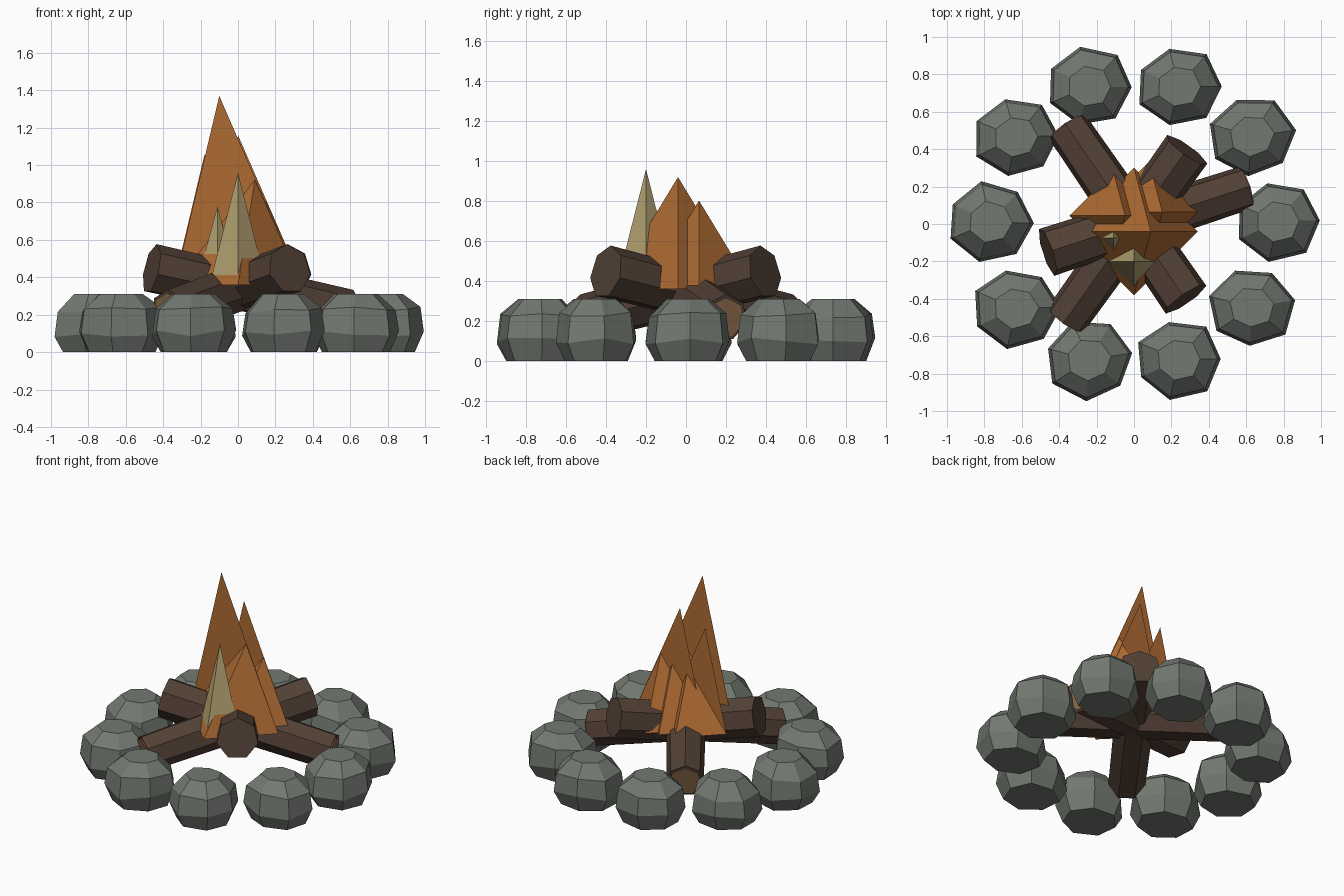
import bpy, bmesh, math, random
from mathutils import Vector

if "Cube" in bpy.data.objects:
    bpy.data.objects.remove(bpy.data.objects["Cube"])

random.seed(4)


def material(name, rgb):
    m = bpy.data.materials.new(name)
    m.diffuse_color = (*rgb, 1)
    m.use_nodes = True
    m.node_tree.nodes["Principled BSDF"].inputs["Base Color"].default_value = m.diffuse_color
    return m


STONE = material("stone_grey", (0.17, 0.19, 0.165))
BARK = material("bark_brown", (0.085, 0.052, 0.036))
WOOD = material("cut_wood", (0.24, 0.135, 0.065))
ORANGE = material("flame_orange", (0.42, 0.145, 0.033))
PALE = material("flame_pale", (0.46, 0.37, 0.17))


def finish(name, bm, mat):
    bmesh.ops.recalc_face_normals(bm, faces=bm.faces)
    me = bpy.data.meshes.new(name)
    bm.to_mesh(me)
    bm.free()
    me.materials.append(mat)
    ob = bpy.data.objects.new(name, me)
    bpy.context.collection.objects.link(ob)
    return ob


# Ring stones: seven-sided boulders stacked from four rings
def stone(i, cx, cy):
    bm = bmesh.new()
    turn = math.radians(5 + random.uniform(-7, 7))
    spread = [random.uniform(0.96, 1.04) for _ in range(7)]
    rings = []
    for z, r in ((0, 0.178), (0.1, 0.226), (0.225, 0.208), (0.31, 0.115)):
        ring = []
        for k in range(7):
            a = turn + 2 * math.pi * k / 7
            rr = r * spread[k]
            dz = random.uniform(-0.02, 0.02) if 0 < z < 0.3 else 0
            ring.append(bm.verts.new((cx + rr * 1.03 * math.cos(a), cy + rr * 0.95 * math.sin(a), z + dz)))
        rings.append(ring)
    for lo, hi in zip(rings, rings[1:]):
        for k in range(7):
            n = (k + 1) % 7
            bm.faces.new((lo[k], lo[n], hi[n], hi[k]))
    bm.faces.new(rings[0])
    bm.faces.new(rings[-1])
    finish(f"ring_stone_{i}", bm, STONE)


for i, c in enumerate([(0.768, 0.015), (0.63, 0.47), (0.24, 0.735), (-0.24, 0.735), (-0.63, 0.465),
                       (-0.768, 0.01), (-0.63, -0.45), (-0.24, -0.725), (0.24, -0.725), (0.63, -0.445)]):
    stone(i, *c)


# Logs: tapered seven-sided trunks, one end propped up
def tapered(name, a, b, r1, r2, mat):
    a, b = Vector(a), Vector(b)
    bm = bmesh.new()
    bmesh.ops.create_cone(bm, cap_ends=True, segments=7, radius1=r1, radius2=r2, depth=(b - a).length)
    ob = finish(name, bm, mat)
    ob.location = (a + b) / 2
    ob.rotation_mode = 'QUATERNION'
    ob.rotation_quaternion = (b - a).to_track_quat('Z', 'Y')


for i, deg in enumerate((18, 124.5, 234.5)):
    d = Vector((math.cos(math.radians(deg)), math.sin(math.radians(deg)), 0))
    low = d * 0.625 + Vector((0, 0, 0.215))
    high = d * -0.485 + Vector((0, 0, 0.445))
    out = (low - high).normalized()
    tapered(f"log_{i}", low, high, 0.12, 0.135, BARK)
    tapered(f"log_cut_end_{i}", low + out * 0.008, low - out * 0.02, 0.105, 0.105, WOOD)


# Flames: four-sided pyramid with its tip shifted sideways
def pyramid(bm, cx, cy, z, r, tip):
    base = [bm.verts.new((cx + r * math.cos(k * math.pi / 2), cy + r * math.sin(k * math.pi / 2), z))
            for k in range(4)]
    top = bm.verts.new(tip)
    bm.faces.new(base)
    for k in range(4):
        bm.faces.new((base[k], base[(k + 1) % 4], top))


# Orange flame: low pyramid with a tall flat tongue along its ridge
def orange_flame(i, cx, cy, s):
    z = 0.36
    bm = bmesh.new()
    pyramid(bm, cx, cy, z, 0.34 * s, (cx + 0.09 * s, cy, z + 0.56 * s))
    finish(f"flame_base_{i}", bm, ORANGE)
    bm = bmesh.new()
    bm.faces.new([bm.verts.new(p) for p in ((cx - 0.34 * s, cy, z), (cx + 0.34 * s, cy, z),
                                            (cx - 0.1 * s, cy, z + 1.01 * s))])
    finish(f"flame_tongue_{i}", bm, ORANGE)


orange_flame(0, 0, -0.04, 1)
orange_flame(1, 0.08, 0.065, 0.79)
orange_flame(2, -0.11, 0.045, 0.69)

# Pale inner flames
for i, (x, y, r, h) in enumerate(((0, -0.2, 0.15, 0.96), (-0.11, -0.075, 0.11, 0.78))):
    bm = bmesh.new()
    pyramid(bm, x, y, 0.37, r, (x, y, h))
    finish(f"pale_flame_{i}", bm, PALE)
